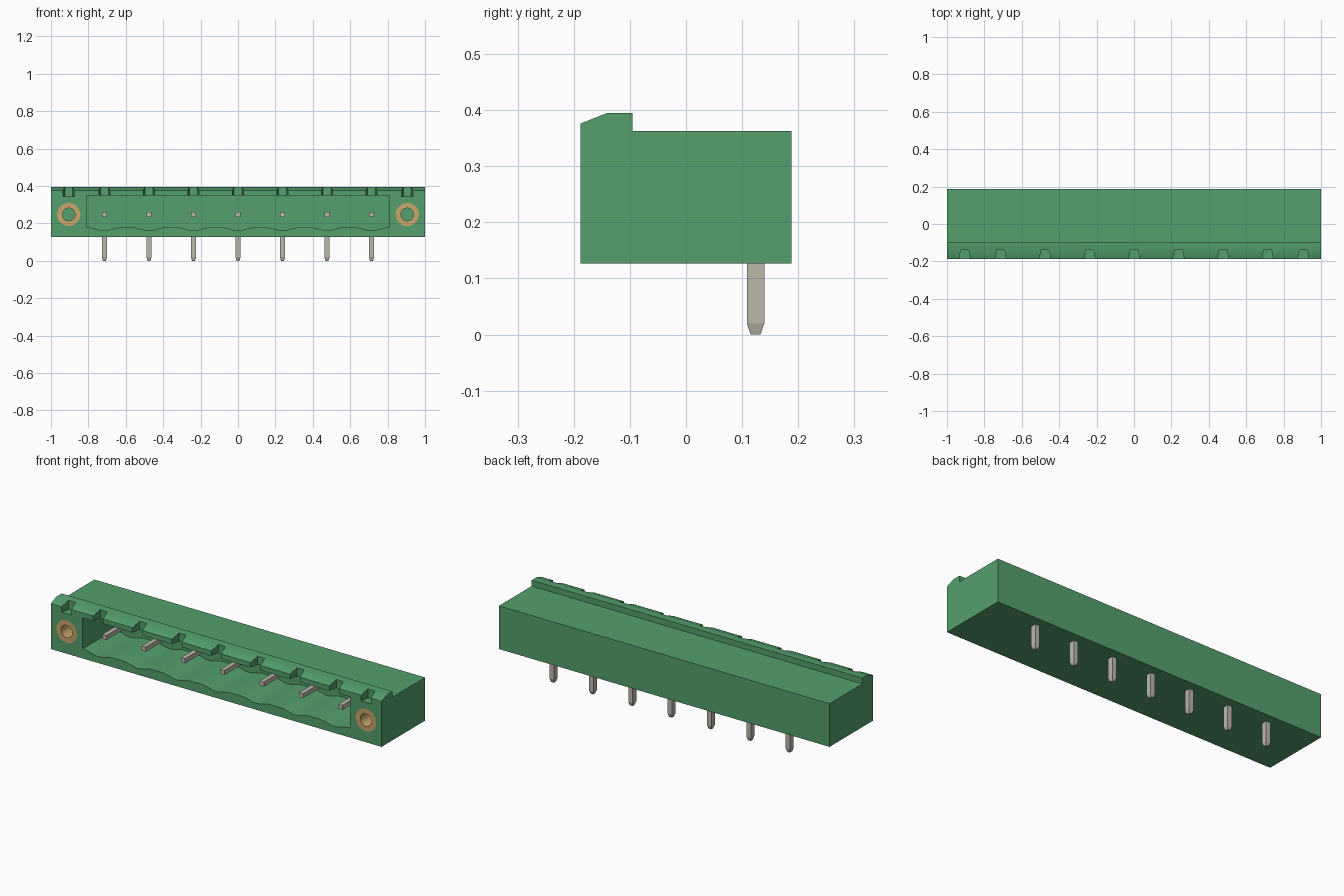
import bpy, bmesh, math

cube = bpy.data.objects.get("Cube")
if cube:
    bpy.data.objects.remove(cube, do_unlink=True)


def material(name, rgb, metallic=0.0):
    m = bpy.data.materials.new(name)
    m.diffuse_color = (*rgb, 1)
    m.use_nodes = True
    m.node_tree.nodes["Principled BSDF"].inputs["Base Color"].default_value = (*rgb, 1)
    return m


GREEN = material("green plastic", (0.09, 0.35, 0.155))
METAL = material("tinned metal", (0.50, 0.48, 0.41))
BRASS = material("brass", (0.58, 0.38, 0.15))

PITCH = 0.238
PINS = [(i - 3) * PITCH for i in range(7)]
EAR = 0.905          # screw insert position
MID = 0.248          # height of contacts and inserts
FRONT, BACK = -0.188, 0.188


def add_object(name, bm, mat):
    bmesh.ops.recalc_face_normals(bm, faces=bm.faces)
    me = bpy.data.meshes.new(name)
    bm.to_mesh(me)
    bm.free()
    me.materials.append(mat)
    ob = bpy.data.objects.new(name, me)
    bpy.context.collection.objects.link(ob)
    return ob


def loft(bm, rings, caps=True):
    """Skin a sequence of closed rings of 3D points."""
    vs = [[bm.verts.new(p) for p in r] for r in rings]
    n = len(vs[0])
    for a, b in zip(vs, vs[1:]):
        for i in range(n):
            bm.faces.new((a[i], a[(i + 1) % n], b[(i + 1) % n], b[i]))
    if caps:
        bm.faces.new(vs[0])
        bm.faces.new(vs[-1])


def circle(x, y, r, n=32):
    return [(x + r * math.cos(2 * math.pi * i / n), y,
             MID + r * math.sin(2 * math.pi * i / n)) for i in range(n)]


def cut(target, cutter):
    mod = target.modifiers.new("cut", "BOOLEAN")
    mod.operation = "DIFFERENCE"
    mod.solver = "EXACT"
    mod.object = cutter
    bpy.context.view_layer.objects.active = target
    bpy.ops.object.modifier_apply(modifier=mod.name)
    bpy.data.objects.remove(cutter, do_unlink=True)


# Housing: side profile with the raised, chamfered front lip
profile = [(FRONT, 0.127), (BACK, 0.127), (BACK, 0.363), (-0.095, 0.363),
           (-0.095, 0.395), (-0.14, 0.395), (FRONT, 0.376)]
bm = bmesh.new()
loft(bm, [[(x, y, z) for y, z in profile] for x in (-1, 1)])
housing = add_object("housing", bm, GREEN)

# Plug pocket with a scalloped floor dipping under each contact
outline = [(0.81, 0.349), (-0.81, 0.349), (-0.81, 0.178)]
for px in PINS:
    for k in range(-6, 7):
        dip = 0.008 * (1 + math.cos(math.pi * k / 6))
        outline.append((px + k * 0.0145, 0.178 - dip))
outline.append((0.81, 0.178))
bm = bmesh.new()
loft(bm, [[(x, y, z) for x, z in outline] for y in (FRONT - 0.05, 0.09)])
cut(housing, add_object("pocket_cutter", bm, GREEN))

# Tapered coding notches along the lip
bm = bmesh.new()
for x in PINS + [-EAR, EAR]:
    plan = [(x - 0.032, FRONT - 0.01), (x + 0.032, FRONT - 0.01),
            (x + 0.021, -0.14), (x - 0.021, -0.14)]
    loft(bm, [[(a, b, z) for a, b in plan] for z in (0.345, 0.45)])
cut(housing, add_object("notch_cutter", bm, GREEN))

# Blind holes for the screw inserts
bm = bmesh.new()
for x in (-EAR, EAR):
    loft(bm, [circle(x, FRONT - 0.05, 0.062), circle(x, 0.02, 0.062)])
cut(housing, add_object("hole_cutter", bm, GREEN))

# Threaded inserts: flush brass sleeves
for side, x in (("right", -EAR), ("left", EAR)):
    bm = bmesh.new()
    rings = [circle(x, FRONT, 0.062), circle(x, 0.02, 0.062),
             circle(x, 0.02, 0.034), circle(x, FRONT, 0.034)]
    loft(bm, rings + [rings[0]], caps=False)
    bmesh.ops.remove_doubles(bm, verts=bm.verts, dist=1e-5)
    add_object("screw_insert_" + side, bm, BRASS)


def rect(x, c, hx, h, pos, axis):
    """Rectangle across the pin at a position along its axis."""
    pts = [(-hx, -h), (hx, -h), (hx, h), (-hx, h)]
    if axis == "z":
        return [(x + a, c + b, pos) for a, b in pts]
    return [(x + a, pos, c + b) for a, b in pts]


# Contacts: solder tails below and mating blades inside the pocket
for i, x in enumerate(PINS, 1):
    bm = bmesh.new()
    loft(bm, [rect(x, 0.124, 0.008, 0.009, 0, "z"),
              rect(x, 0.124, 0.0135, 0.0155, 0.02, "z"),
              rect(x, 0.124, 0.0135, 0.0155, 0.14, "z")])
    add_object(f"solder_tail_{i}", bm, METAL)
    bm = bmesh.new()
    loft(bm, [rect(x, MID, 0.0125, 0.0125, y, "y") for y in (-0.135, 0.1)])
    add_object(f"contact_blade_{i}", bm, METAL)

# Smooth round surfaces, keep edges crisp
bpy.ops.object.select_all(action="DESELECT")
for ob in bpy.context.scene.objects:
    if ob.type == "MESH" and ob.name.startswith(("housing", "screw_insert")):
        ob.select_set(True)
        bpy.context.view_layer.objects.active = ob
bpy.ops.object.shade_smooth_by_angle(angle=math.radians(25))
